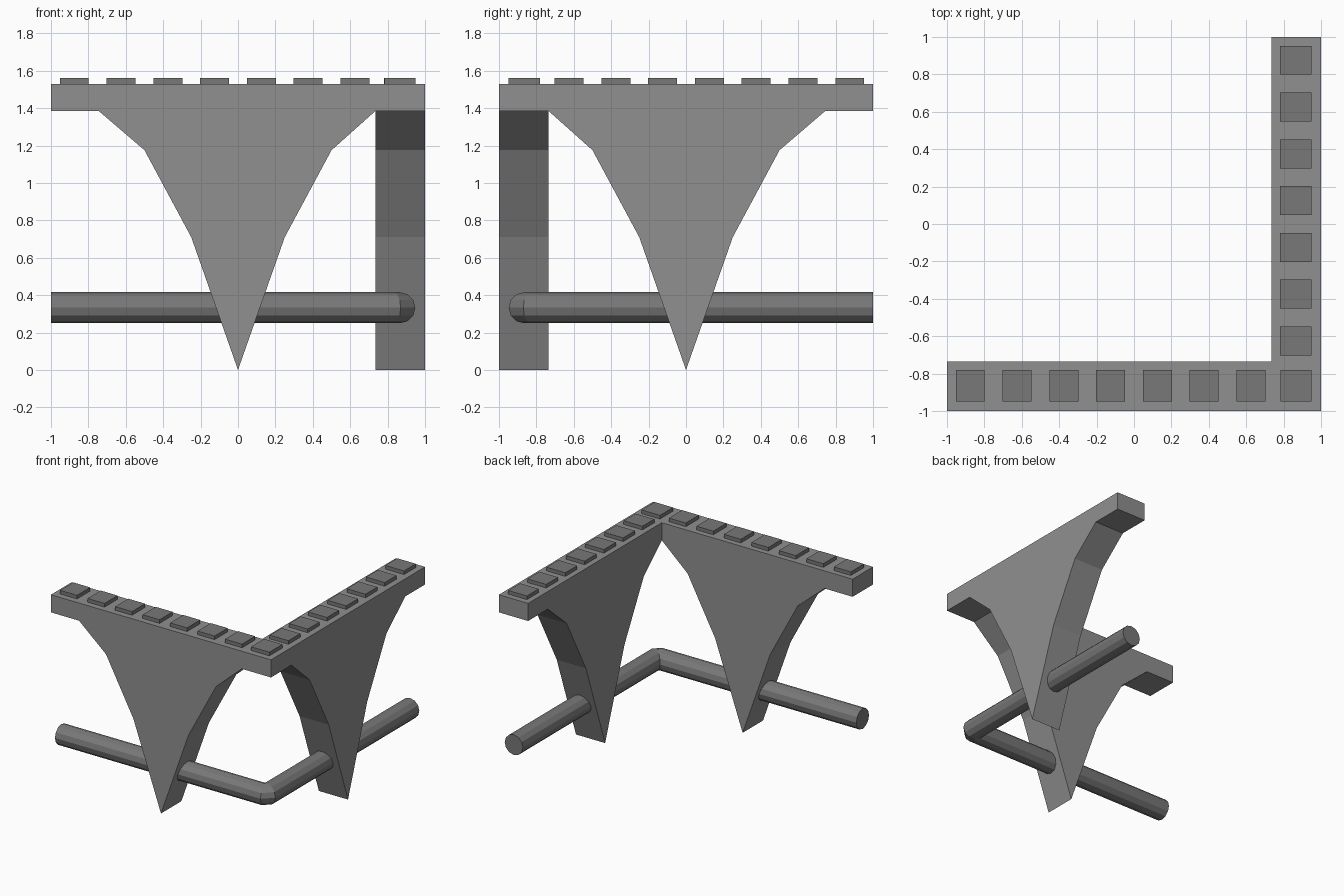
import bpy, bmesh
from math import sin, cos, pi, radians

if "Cube" in bpy.data.objects:
    bpy.data.objects.remove(bpy.data.objects["Cube"])

IN, MID = 0.735, 0.865   # inner edge and centre line of the two arms


def grey(name, v):
    m = bpy.data.materials.new(name)
    m.diffuse_color = (v, v, v, 1)
    m.use_nodes = True
    m.node_tree.nodes["Principled BSDF"].inputs["Base Color"].default_value = m.diffuse_color
    return m


STONE = grey("support_grey", 0.276)
DARK = grey("dark_grey", 0.188)


def make(name, verts, faces, mat):
    me = bpy.data.meshes.new(name)
    bm = bmesh.new()
    vs = [bm.verts.new(v) for v in verts]
    for f in faces:
        bm.faces.new([vs[i] for i in f])
    bmesh.ops.recalc_face_normals(bm, faces=bm.faces)
    bm.to_mesh(me)
    bm.free()
    me.materials.append(mat)
    ob = bpy.data.objects.new(name, me)
    bpy.context.collection.objects.link(ob)
    return ob


def prism(name, profile, place, mat):
    """Extrude an outline; place(u, z, d) maps to 3D, d = 0 outer, 1 inner."""
    n = len(profile)
    verts = [place(u, z, d) for d in (0, 1) for u, z in profile]
    faces = [list(range(n)), list(range(n, 2 * n))]
    faces += [(i, (i + 1) % n, n + (i + 1) % n, n + i) for i in range(n)]
    return make(name, verts, faces, mat)


def stud(name, x0, x1, y0, y1, z0=1.53, z1=1.56):
    return prism(name, [(x0, z0), (x1, z0), (x1, z1), (x0, z1)],
                 lambda u, z, d: (u, y1 if d else y0, z), DARK)


# Tapered supports: beam on top narrowing down to a point
taper = [(0.5, 1.175), (0.25, 0.71), (0, 0), (-0.25, 0.71), (-0.5, 1.175)]
front = [(-1, 1.385), (-1, 1.53), (1, 1.53), (1, 1.385), (IN, 1.385)] + taper + [(-0.745, 1.385)]
prism("front_support", front, lambda u, z, d: (u, -IN if d else -1, z), STONE)

side = [(-IN, 1.53), (1, 1.53), (1, 1.385), (0.745, 1.385)] + taper + [(-IN, 1.385)]
prism("side_support", side, lambda u, z, d: (IN if d else 1, u, z), STONE)

# Raised studs along both arms, sharing the corner one
for i in range(7):
    c = -0.875 + 0.25 * i
    w = 0.077
    stud(f"front_stud_{i}", c - w, c + w, -0.95, -0.78)
    stud(f"side_stud_{i}", 0.78, 0.95, -c - w, -c + w)
stud("corner_stud", 0.783, 0.95, -0.95, -0.78)

# Bent pipe running through both supports, with a mitred corner
R, SIDES, B = 0.083, 12, 0.03
path = [(-1, -MID, 0), (MID - B, -MID, 22.5), (MID, -MID + B, 67.5), (MID, 1, 90)]
verts, faces = [], []
for k, (x, y, deg) in enumerate(path):
    a = radians(deg)
    s = R / cos(radians(22.5)) if k in (1, 2) else R
    for j in range(SIDES):
        t = 2 * pi * j / SIDES
        verts.append((x + s * sin(a) * cos(t), y - s * cos(a) * cos(t), 0.333 + R * sin(t)))
for k in range(len(path) - 1):
    for j in range(SIDES):
        p, q = k * SIDES + j, k * SIDES + (j + 1) % SIDES
        faces.append((p, q, q + SIDES, p + SIDES))
faces += [list(range(SIDES)), list(range(3 * SIDES, 4 * SIDES))]
make("bent_pipe", verts, faces, DARK)
